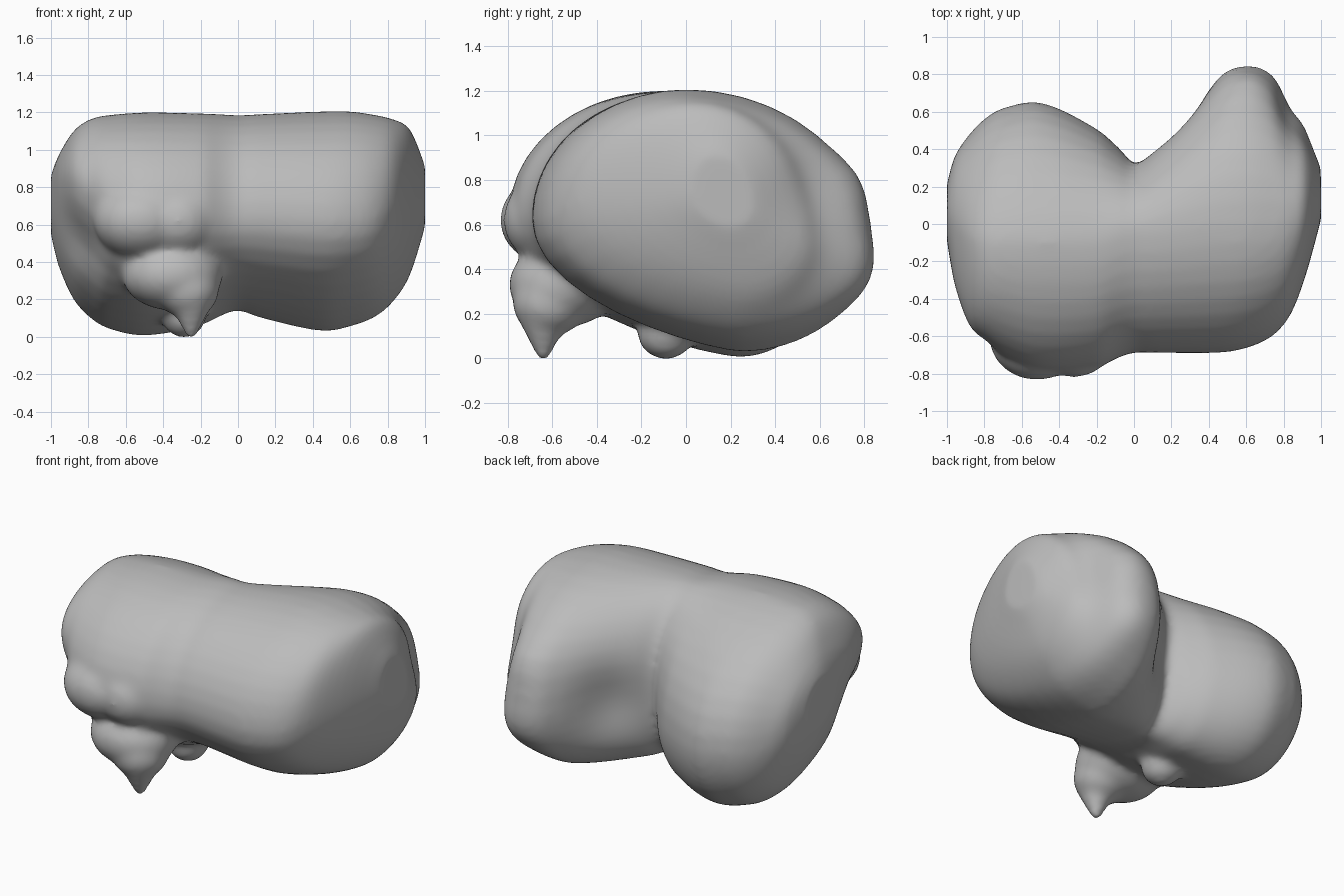
import bpy
import bmesh
from math import sin, cos, pi, exp
from mathutils import Vector, Matrix

default = bpy.data.objects.get("Cube")
if default:
    bpy.data.objects.remove(default, do_unlink=True)

# Cross-sections along x: front, top, back and underside extremes as (y, z)
SECTIONS = [
    (-1, -.1, .72, .05, .87, .22, .68, .08, .54),
    (-.96, -.33, .83, 0, .97, .36, .6, .1, .38),
    (-.88, -.55, .83, -.07, 1.1, .48, .52, .16, .2),
    (-.79, -.63, .77, -.1, 1.165, .57, .5, .2, .1),
    (-.7, -.71, .69, -.1, 1.185, .62, .5, .22, .045),
    (-.5, -.79, .65, -.1, 1.2, .65, .48, .24, .005),
    (-.2, -.77, .64, -.1, 1.195, .51, .48, .2, .06),
    (-.08, -.715, .63, -.06, 1.19, .41, .48, .14, .115),
    (0, -.69, .63, -.05, 1.185, .335, .6, .08, .14),
    (.1, -.69, .64, -.05, 1.19, .42, .6, .15, .105),
    (.45, -.69, .62, 0, 1.205, .79, .5, .25, .03),
    (.6, -.665, .62, 0, 1.205, .835, .5, .25, .055),
    (.74, -.6, .64, 0, 1.185, .78, .5, .25, .11),
    (.84, -.48, .7, .03, 1.16, .62, .52, .25, .2),
    (.92, -.27, .72, .08, 1.11, .52, .56, .25, .33),
    (1, .02, .74, .13, .92, .31, .68, .19, .58),
]
STEPS = 10
BETWEEN = 5


def blend_sections(rows):
    """Fill in smooth in-between sections with a Hermite curve along x."""
    def slope(i, k):
        a, b = rows[max(i - 1, 0)], rows[min(i + 1, len(rows) - 1)]
        return (b[k] - a[k]) / (b[0] - a[0])

    result = []
    for i in range(len(rows) - 1):
        a, b = rows[i], rows[i + 1]
        width = b[0] - a[0]
        for s in range(BETWEEN):
            t = s / BETWEEN
            rise = t * t * (3 - 2 * t)
            lead, trail = t * (1 - t) ** 2, t * t * (t - 1)
            result.append([a[k] + (b[k] - a[k]) * rise
                           + width * (lead * slope(i, k) + trail * slope(i + 1, k))
                           for k in range(len(a))])
    result.append(rows[-1])
    return result


def section_ring(row):
    """Join four rounded quarters through the extreme points."""
    x, rest = row[0], row[1:]
    front, top, back, under = [rest[i:i + 2] for i in range(0, len(rest), 2)]
    # The upper back slopes away more on the right lobe
    back_slope = 1 + .35 * min(max(-2 * x, 0), 1)
    points = []
    for side, cap, flip, power in ((front, top, False, 1),
                                   (back, top, True, back_slope),
                                   (back, under, False, 1),
                                   (front, under, True, 1.5)):
        for i in range(STEPS):
            t = (STEPS - i if flip else i) / STEPS * pi / 2
            y = cap[0] + (side[0] - cap[0]) * max(cos(t), 0) ** power
            z = side[1] + (cap[1] - side[1]) * sin(t)
            points.append(Vector((x, y, z)))
    return points


def add_loft(bm, rows):
    rings = [[bm.verts.new(p) for p in section_ring(r)] for r in rows]
    for a, b in zip(rings, rings[1:]):
        for i in range(len(a)):
            j = (i + 1) % len(a)
            bm.faces.new((a[i], a[j], b[j], b[i]))
    bm.faces.new(rings[0])
    bm.faces.new(rings[-1])


def add_ball(bm, centre, radii):
    matrix = Matrix.Translation(centre) @ Matrix.Diagonal((*radii, 1))
    bmesh.ops.create_icosphere(bm, subdivisions=4, radius=1, matrix=matrix)


def add_point(bm, tip, height, radius):
    """Downward cone that ends in a blunt tip."""
    matrix = Matrix.Translation(Vector(tip) + Vector((0, 0, height / 2)))
    bmesh.ops.create_cone(bm, cap_ends=True, segments=24, radius1=.025,
                          radius2=radius, depth=height, matrix=matrix)


bm = bmesh.new()
add_loft(bm, blend_sections(SECTIONS))

# Front bulge, the block below it, and two hanging tips
add_ball(bm, (-.52, -.58, .62), (.27, .255, .21))
add_ball(bm, (-.32, -.58, .62), (.23, .24, .21))
add_ball(bm, (-.35, -.55, .33), (.27, .245, .19))
add_ball(bm, (-.27, -.61, .25), (.17, .17, .15))
add_point(bm, (-.25, -.64, -.01), .22, .13)
add_ball(bm, (-.29, -.09, .115), (.12, .13, .12))
bmesh.ops.recalc_face_normals(bm, faces=bm.faces[:])

mesh = bpy.data.meshes.new("lobed_body")
bm.to_mesh(mesh)
bm.free()
body = bpy.data.objects.new("lobed_body", mesh)
bpy.context.collection.objects.link(body)
bpy.ops.object.select_all(action='DESELECT')
body.select_set(True)
bpy.context.view_layer.objects.active = body

# Fuse the parts into one soft skin
remesh = body.modifiers.new("fuse", 'REMESH')
remesh.mode = 'VOXEL'
remesh.voxel_size = .02
soften = body.modifiers.new("soften", 'SMOOTH')
soften.factor = .5
soften.iterations = 16
for name in ("fuse", "soften"):
    bpy.ops.object.modifier_apply(modifier=name)

# Soft hollows and swellings: centre, radius, push
SCULPT = [
    ((.25, .5, .52), .24, (.04, -.07, 0)),
    ((.86, .55, .75), .2, (-.025, -.015, 0)),
    ((.64, .75, .38), .16, (.01, .025, -.01)),
    ((.62, .72, .78), .15, (0, .025, .01)),
    ((-.87, -.45, .5), .2, (.04, .05, 0)),
]
for centre, radius, push in SCULPT:
    for v in body.data.vertices:
        d = (v.co - Vector(centre)).length / radius
        v.co += Vector(push) * exp(-d * d)

# Rest the lowest tip on the ground
floor = min(v.co.z for v in body.data.vertices)
body.data.transform(Matrix.Translation((0, 0, -floor)))

# Plain grey surface
grey = bpy.data.materials.new("plain_grey")
grey.use_nodes = True
colour = (.5, .5, .5, 1)
grey.diffuse_color = colour
grey.node_tree.nodes["Principled BSDF"].inputs["Base Color"].default_value = colour
body.data.materials.clear()
body.data.materials.append(grey)
for face in body.data.polygons:
    face.material_index = 0
bpy.ops.object.shade_smooth()
